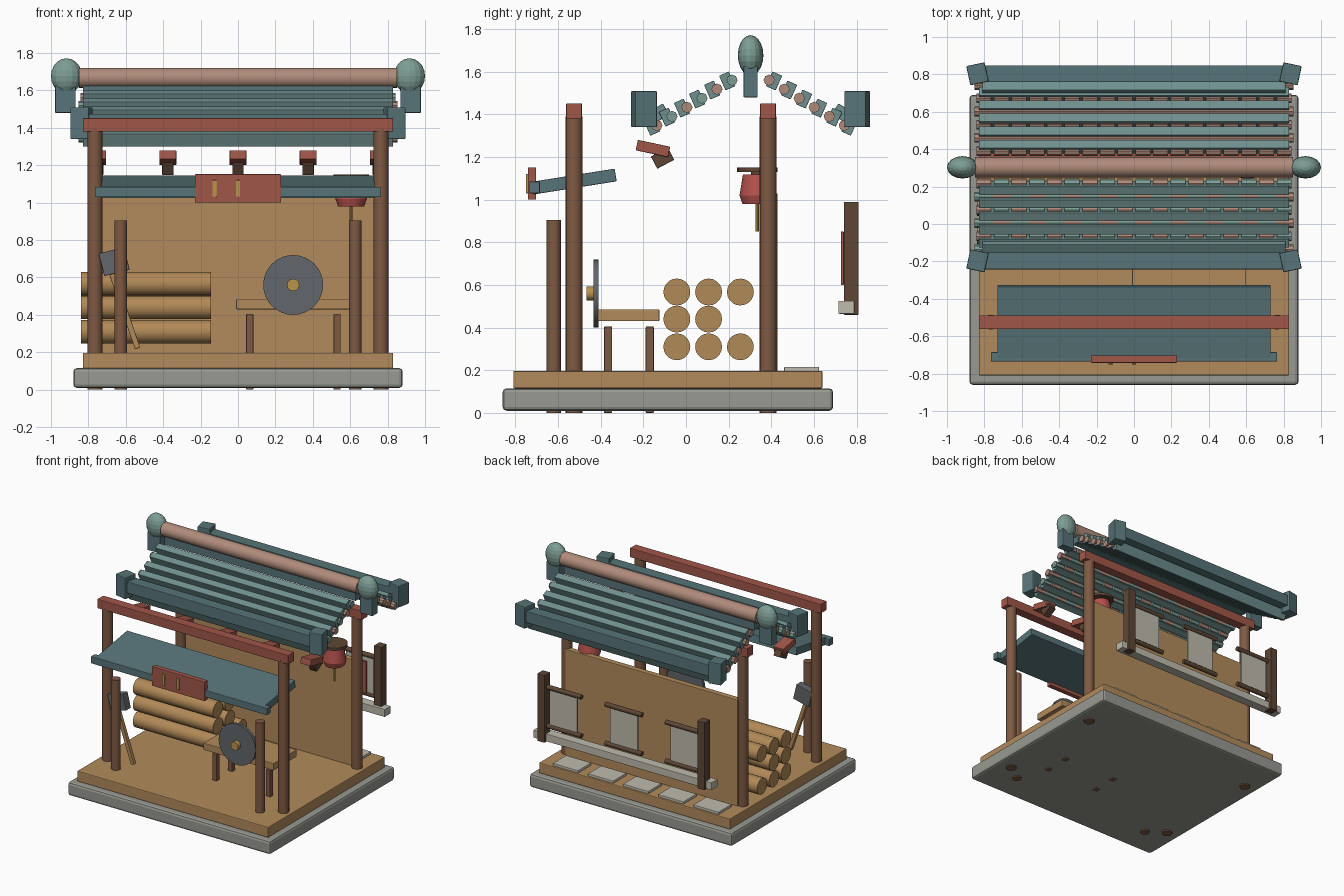
import bpy, math
from mathutils import Vector

if "Cube" in bpy.data.objects:
    bpy.data.objects.remove(bpy.data.objects["Cube"])

def mat(name, hexa):
    lin = [(int(hexa[i:i+2], 16) / 255) ** 2.2 for i in (0, 2, 4)]
    m = bpy.data.materials.new(name)
    m.diffuse_color = (*lin, 1)
    m.use_nodes = True
    m.node_tree.nodes["Principled BSDF"].inputs["Base Color"].default_value = m.diffuse_color
    return m

STONE = mat("stone", "969890"); PALE = mat("pale", "BDB9AC"); TAN = mat("tan_wood", "B08A5C")
POST = mat("post_wood", "7E5A45"); DARK = mat("dark_wood", "5E4838"); RED = mat("red_paint", "A0574A")
TEAL = mat("teal_tile", "6F8F8E"); DTEAL = mat("dark_teal", "587478"); CLAY = mat("clay_tile", "AE8A7A")
STEEL = mat("steel", "62666A"); GOLD = mat("brass", "B8924C"); LANT = mat("lantern_red", "B4524E")
LOG = mat("log_wood", "B08858"); KNOB = mat("knob_teal", "7C9C93")

def finish(name, m, bevel=0, smooth=False):
    o = bpy.context.object
    o.name = name
    o.data.materials.append(m)
    if bevel:
        b = o.modifiers.new("bevel", 'BEVEL')
        b.width, b.segments = bevel, 2
    if smooth:
        bpy.ops.object.shade_smooth_by_angle(angle=math.radians(40))
    return o

def box(name, m, c, s, rot=(0, 0, 0), bevel=0.004):
    bpy.ops.mesh.primitive_cube_add(size=1, location=c, rotation=[math.radians(a) for a in rot])
    bpy.context.object.scale = s
    bpy.ops.object.transform_apply(location=False, rotation=False, scale=True)
    return finish(name, m, bevel)

def span(name, m, x, y, z, bevel=0.004):
    lo, hi = Vector((x[0], y[0], z[0])), Vector((x[1], y[1], z[1]))
    return box(name, m, (lo + hi) / 2, hi - lo, bevel=bevel)

def rod(name, m, a, b, r, sides=16, r2=None):
    a, b = Vector(a), Vector(b)
    d = b - a
    bpy.ops.mesh.primitive_cone_add(vertices=sides, radius1=r, radius2=r if r2 is None else r2,
                                    depth=d.length, location=(a + b) / 2,
                                    rotation=d.to_track_quat('Z', 'Y').to_euler())
    return finish(name, m, smooth=sides > 8)

# platform
span("stone_base", STONE, (-.88, .88), (-.86, .69), (.01, .115), .018)
span("wood_floor", TAN, (-.83, .83), (-.81, .64), (.115, .197), .006)
for i in range(5):
    x = (i - 2) * .305
    span("stepping_slab", PALE, (x - .11, x + .11), (.46, .625), (.19, .216))

# posts, beams and back wall
for y in (-.525, .385):
    for s in (-1, 1):
        rod("corner_post", POST, (s * .765, y, 0), (s * .765, y, 1.39), .04)
    span("cross_beam", RED, (-.83, .83), (y - .037, y + .037), (1.38, 1.452))
for s in (-1, 1):
    rod("short_post", POST, (s * .627, -.62, 0), (s * .627, -.62, .905), .034)
span("back_wall", TAN, (-.75, .75), (.385, .43), (.19, 1.03))

# front canopy and blank sign board
box("canopy_slab", DTEAL, (0, -.525, 1.085), (1.46, .395, .06), (9, 0, 0))
span("canopy_lip", DTEAL, (-.765, .765), (-.735, -.685), (1.03, 1.085))
span("sign_board", RED, (-.23, .23), (-.742, -.703), (1.0, 1.152))
for x in (-.125, 0):
    span("sign_strip", GOLD, (x - .012, x + .012), (-.75, -.735), (1.03, 1.12), .002)

# roof brackets
for i in range(-2, 3):
    box("bracket_cap", RED, (i * .375, -.155, 1.24), (.09, .155, .05), (-12, 0, 0))
    box("bracket_foot", DARK, (i * .375, -.11, 1.195), (.06, .09, .065), (28, 0, 0))

# tiled roof, both slopes mirrored about the ridge
RY = .303
for side in (-1, 1):
    for k in range(6):
        d, z = .09 + .0705 * k, 1.553 - .0425 * k
        if k < 6:
            box("roof_slat", TEAL, (0, RY + side * (d + .02), z + .004), (1.66, .05, .075),
                (side * -32 + side * 8, 0, 0), .003)
        shift = .02 * (k % 2)
        for j in range(18):
            x = (j - 8.5) * .0945
            m = CLAY if (j + k) % 2 == 0 or side > 0 else KNOB
            rod("cap_tile", m, (x - .04 - shift / 2, RY + side * (d - .003), z + .008),
                (x + .04 + shift / 2, RY + side * (d - .003), z + .008), .026, 8)
    ey = RY + side * .5
    span("eave_beam", DTEAL, (-.83, .83), (ey - .045, ey + .045), (1.385, 1.475))
    for s in (-1, 1):
        box("eave_corner", DTEAL, (s * .837, ey, 1.425), (.1, .105, .17), (0, 0, side * s * -12), .006)
        
    box("roof_verge_tile", TEAL, (0, RY + side * .43, 1.405), (1.62, .08, .06), (side * -32, 0, 0))

# ridge
for i in range(5):
    x = (i - 2) * .34
    rod("ridge_tile", CLAY, (x - .17, RY, 1.667), (x + .17, RY, 1.667), .054)
span("ridge_core", DTEAL, (-.83, .83), (RY - .03, RY + .03), (1.56, 1.65))
for s in (-1, 1):
    bpy.ops.mesh.primitive_uv_sphere_add(segments=16, ring_count=10, location=(s * .917, RY, 1.677))
    bpy.context.object.scale = (.083, .06, .095)
    finish("ridge_knob", KNOB)
    box("ridge_end", DTEAL, (s * .923, RY, 1.553), (.11, .066, .145))

# log pile
for z, ys in ((.31, 3), (.44, 2), (.567, 3)):
    for i in range(ys):
        y = -.043 + .149 * i
        rod("log", LOG, (-.84, y, z), (-.145, y, z), .063, 20)

# bench with grinding wheel
span("bench_top", TAN, (-.01, .6), (-.415, -.125), (.43, .485))
for x in (.063, .53):
    for y in (-.365, -.17):
        span("bench_leg", POST, (x - .019, x + .019), (y - .019, y + .019), (0, .405))
rod("wheel", STEEL, (.295, -.41, .56), (.295, -.433, .56), .16, 32)
rod("wheel_hub", GOLD, (.295, -.42, .56), (.295, -.466, .56), .033, 12)

# leaning axe
box("axe_handle", LOG, (-.605, -.53, .42), (.03, .03, .42), (0, -19, 0))
box("axe_head", STEEL, (-.662, -.53, .685), (.14, .06, .125), (0, -14, 0))

# hanging lantern
LX, LY = .605, .335
rod("lantern_lid", DARK, (LX, LY, 1.13), (LX, LY, 1.15), .095)
rod("lantern_neck", DARK, (LX, LY, 1.11), (LX, LY, 1.135), .03)
rod("lantern_body", LANT, (LX, LY, 1.02), (LX, LY, 1.118), .084, 16, .068)
rod("lantern_rim", LANT, (LX, LY, .98), (LX, LY, 1.02), .07, 16, .084)
rod("lantern_tassel", GOLD, (LX, LY, .85), (LX, LY, .99), .008, 8)

# rear display rack
for s in (-1, 1):
    span("rack_post", DARK, (s * .695 - .032, s * .695 + .032), (.74, .81), (.46, .99))
span("rack_rail", PALE, (-.775, .775), (.715, .79), (.465, .525))
for x in (-.525, 0, .525):
    span("hanging_panel", PALE, (x - .12, x + .12), (.76, .775), (.58, .88), .002)
    span("panel_backing", RED, (x - .08, x + .08), (.727, .74), (.6, .85), .002)
    for z in (.58, .885):
        rod("panel_rod", DARK, (x - .16, .77, z), (x + .16, .77, z), .018, 12)
